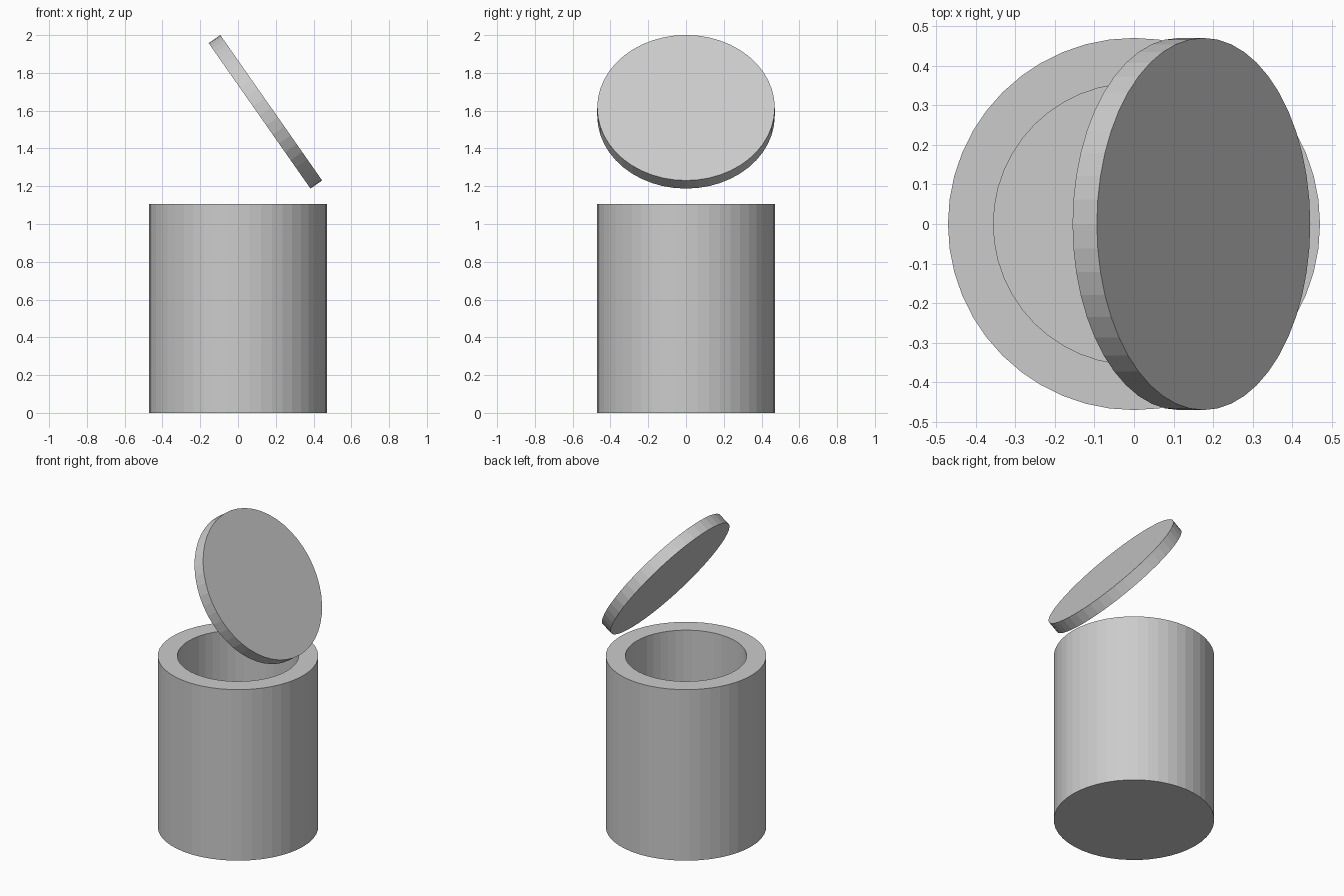
import bpy, bmesh, math

if "Cube" in bpy.data.objects:
    bpy.data.objects.remove(bpy.data.objects["Cube"])

SIDES = 48
R_OUT, R_IN = 0.47, 0.355
HEIGHT, FLOOR = 1.105, 0.115


def lathe(name, profile, sides=SIDES):
    """Revolve an (r, z) profile around z, capping both ends."""
    bm = bmesh.new()
    rings = []
    for r, z in profile:
        rings.append([bm.verts.new((r * math.cos(2 * math.pi * i / sides),
                                    r * math.sin(2 * math.pi * i / sides), z))
                      for i in range(sides)])
    for a, b in zip(rings, rings[1:]):
        for i in range(sides):
            j = (i + 1) % sides
            bm.faces.new((a[i], a[j], b[j], b[i]))
    bm.faces.new(rings[0][::-1])
    bm.faces.new(rings[-1])
    bmesh.ops.recalc_face_normals(bm, faces=bm.faces)
    mesh = bpy.data.meshes.new(name)
    bm.to_mesh(mesh)
    bm.free()
    obj = bpy.data.objects.new(name, mesh)
    bpy.context.collection.objects.link(obj)
    return obj


# Thick-walled hollow jar with a closed bottom
lathe("jar_body", [(R_OUT, 0), (R_OUT, HEIGHT), (R_IN, HEIGHT), (R_IN, FLOOR)])

# Disc lid, floating tilted above the opening
T = 0.075
lid = lathe("lid", [(R_OUT, -T / 2), (R_OUT, T / 2)])
lid.location = (0.145, 0, 1.594)
lid.rotation_euler = (0, math.radians(55), 0)
